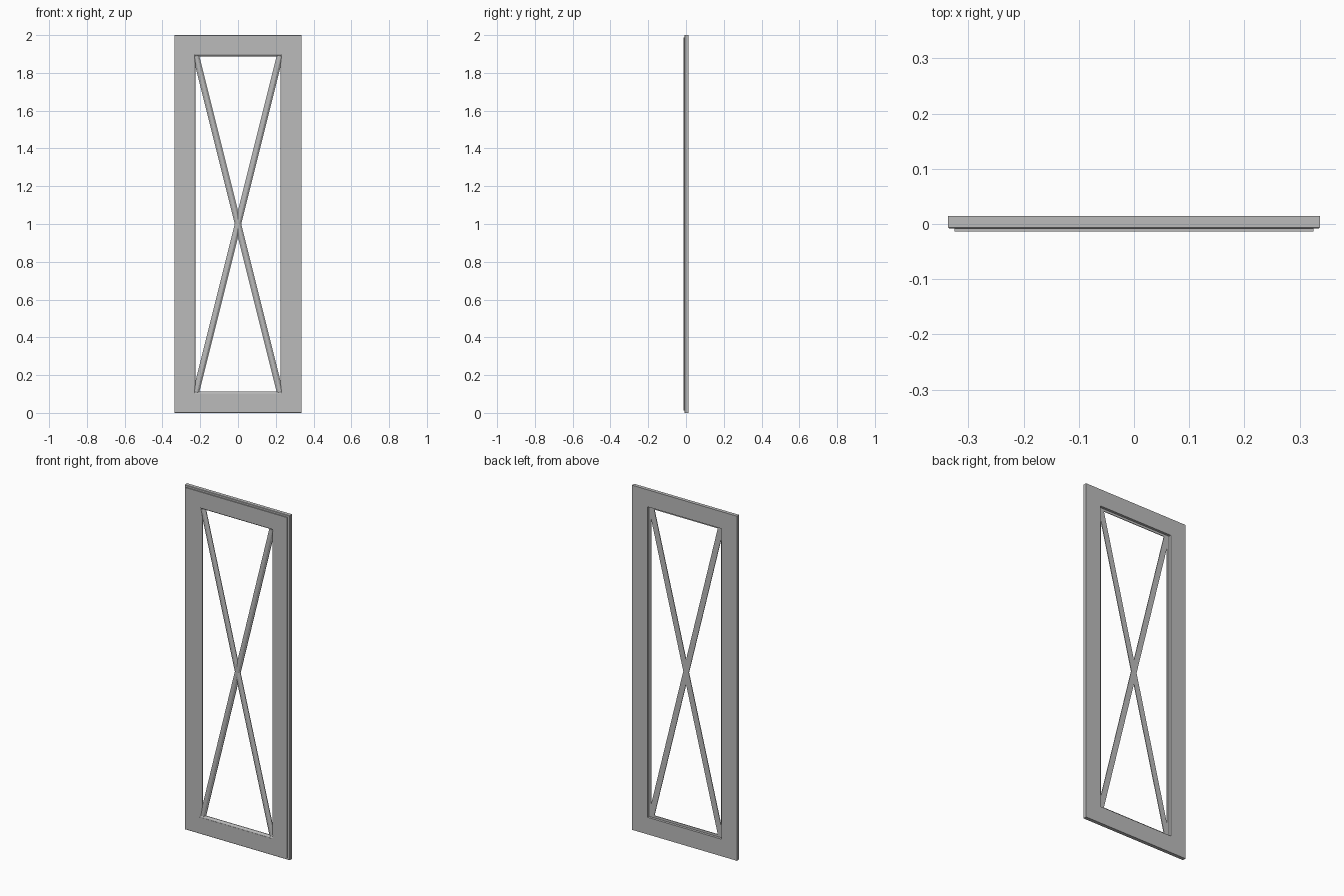
import bpy
import bmesh
import math
from mathutils import Matrix

HALF_W, HALF_H = 0.337, 1.0      # outer size of the door panel
FRONT, BACK = -0.0135, 0.0145
STILE = 0.099                    # width of the frame members
BEAD = 0.013                     # width of the trim inside the opening
BAR = 0.034                      # width of the diagonal bars

old = bpy.data.objects.get("Cube")
if old:
    bpy.data.objects.remove(old, do_unlink=True)

grey = bpy.data.materials.new("mid_grey")
grey.use_nodes = True
colour = (0.5, 0.5, 0.5, 1)
grey.diffuse_color = colour
grey.node_tree.nodes["Principled BSDF"].inputs["Base Color"].default_value = colour


def finish(bm, name):
    bmesh.ops.recalc_face_normals(bm, faces=bm.faces)
    mesh = bpy.data.meshes.new(name)
    bm.to_mesh(mesh)
    bm.free()
    mesh.materials.append(grey)
    obj = bpy.data.objects.new(name, mesh)
    bpy.context.collection.objects.link(obj)
    return obj


def mitred_frame(name, profile):
    """Sweep a closed (inset, y) profile round the rectangle, with mitred corners."""
    bm = bmesh.new()
    rings = []
    for sx, sz in ((-1, -1), (1, -1), (1, 1), (-1, 1)):
        rings.append([bm.verts.new((sx * (HALF_W - i), y, HALF_H + sz * (HALF_H - i)))
                      for i, y in profile])
    n = len(profile)
    for k in range(4):
        a, b = rings[k], rings[(k + 1) % 4]
        for j in range(n):
            bm.faces.new((a[j], a[(j + 1) % n], b[(j + 1) % n], b[j]))
    return finish(bm, name)


def moulded_bar(name, length, half_profile, side):
    """Extrude a mirrored (x, y) moulding section and lean it across the opening."""
    section = half_profile + [(-x, y) for x, y in reversed(half_profile)]
    bm = bmesh.new()
    face = bm.faces.new([bm.verts.new((x, y, -length / 2)) for x, y in section])
    out = bmesh.ops.extrude_face_region(bm, geom=[face])
    top = [g for g in out["geom"] if isinstance(g, bmesh.types.BMVert)]
    bmesh.ops.translate(bm, verts=top, vec=(0, 0, length))
    turn = Matrix.Rotation(side * lean, 4, "Y")
    bm.transform(Matrix.Translation((0, 0, HALF_H)) @ turn)
    return finish(bm, name)


# Main frame: square back, stepped front edge
mitred_frame("door_frame", [
    (0, BACK), (0, -0.006), (0.002, -0.008), (0.012, -0.008),
    (0.012, FRONT), (STILE, FRONT), (STILE, BACK)])

# Slim rounded trim lining the opening
mitred_frame("opening_trim", [
    (STILE - 0.002, 0), (STILE - 0.002, -0.0125), (STILE + BEAD * 0.3, -0.0125),
    (STILE + BEAD * 0.7, -0.009), (STILE + BEAD, -0.004), (STILE + BEAD, 0)])

# Crossed diagonal bars with a moulded front and flat back
run, rise = 0.222, 0.89
lean = math.atan2(run, rise)
moulding = [(BAR * 0.5, 0), (BAR * 0.5, -0.004), (BAR * 0.36, -0.006),
            (BAR * 0.28, -0.010), (BAR * 0.14, -0.0125)]
for side, label in ((1, "rising_left"), (-1, "rising_right")):
    moulded_bar("cross_bar_" + label, 2 * math.hypot(run, rise), moulding, side)
